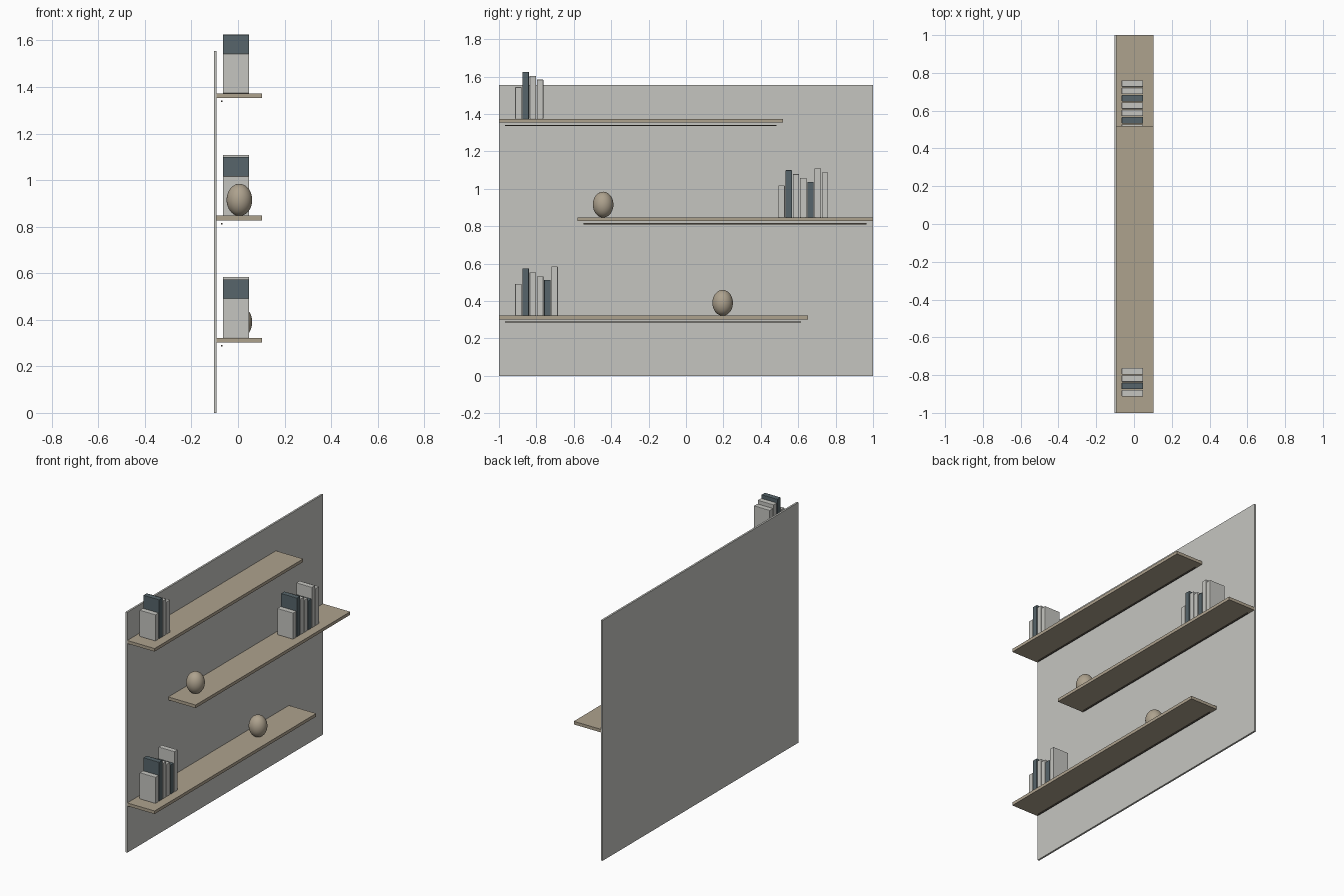
import bpy, bmesh

if "Cube" in bpy.data.objects:
    bpy.data.objects.remove(bpy.data.objects["Cube"])


def material(name, rgb):
    m = bpy.data.materials.new(name)
    m.diffuse_color = (*rgb, 1)
    m.use_nodes = True
    m.node_tree.nodes["Principled BSDF"].inputs["Base Color"].default_value = m.diffuse_color
    return m


PALE = material("pale_grey", (0.56, 0.56, 0.53))
WOOD = material("light_wood", (0.42, 0.36, 0.27))
SLATE = material("slate_blue", (0.095, 0.13, 0.145))
DARK = material("dark_trim", (0.12, 0.10, 0.08))


def box(name, x, y, z, mat, bevel=0.0):
    """Box from (min, max) pairs, with an optional small bevel."""
    bm = bmesh.new()
    bmesh.ops.create_cube(bm, size=1)
    for v in bm.verts:
        v.co = [r[0] if c < 0 else r[1] for c, r in zip(v.co, (x, y, z))]
    me = bpy.data.meshes.new(name)
    bm.to_mesh(me)
    bm.free()
    me.materials.append(mat)
    ob = bpy.data.objects.new(name, me)
    bpy.context.collection.objects.link(ob)
    if bevel:
        mod = ob.modifiers.new("bevel", 'BEVEL')
        mod.width = bevel
        mod.segments = 2
    return ob


def vase(name, y, base):
    bpy.ops.mesh.primitive_uv_sphere_add(segments=32, ring_count=20, radius=1,
                                         location=(0.006, y, base + 0.068))
    ob = bpy.context.object
    ob.name = name
    ob.scale = (0.055, 0.055, 0.069)
    ob.data.materials.append(WOOD)
    bpy.ops.object.shade_smooth()


# wall panel
box("back_panel", (-0.104, -0.092), (-1, 1), (0, 1.555), PALE)

# shelves: y start, y end, top height, first book centre, number of books, vase y
SHELVES = [
    (-1.0, 0.652, 0.322, -0.896, 6, 0.196),
    (-0.58, 1.0, 0.847, 0.511, 7, -0.443),
    (-1.0, 0.519, 1.373, -0.896, 4, None),
]
HEIGHTS = [0.17, 0.252, 0.231, 0.21, 0.19, 0.262, 0.241]

for n, (y0, y1, top, book_y, count, vase_y) in enumerate(SHELVES, 1):
    box(f"shelf_{n}", (-0.092, 0.103), (y0, y1), (top - 0.02, top), WOOD)
    # thin rail under the shelf
    box(f"under_rail_{n}", (-0.073, -0.067), (y0 + 0.033, y1 - 0.036),
        (top - 0.037, top - 0.031), DARK)
    # row of books, every third one slate
    for i in range(count):
        c = book_y + i * 0.0387
        box(f"book_{n}_{i + 1}", (-0.065, 0.048), (c - 0.017, c + 0.017),
            (top, top + HEIGHTS[i]), SLATE if i % 3 == 1 else PALE, 0.002)
    if vase_y is not None:
        vase(f"vase_{n}", vase_y, top)
